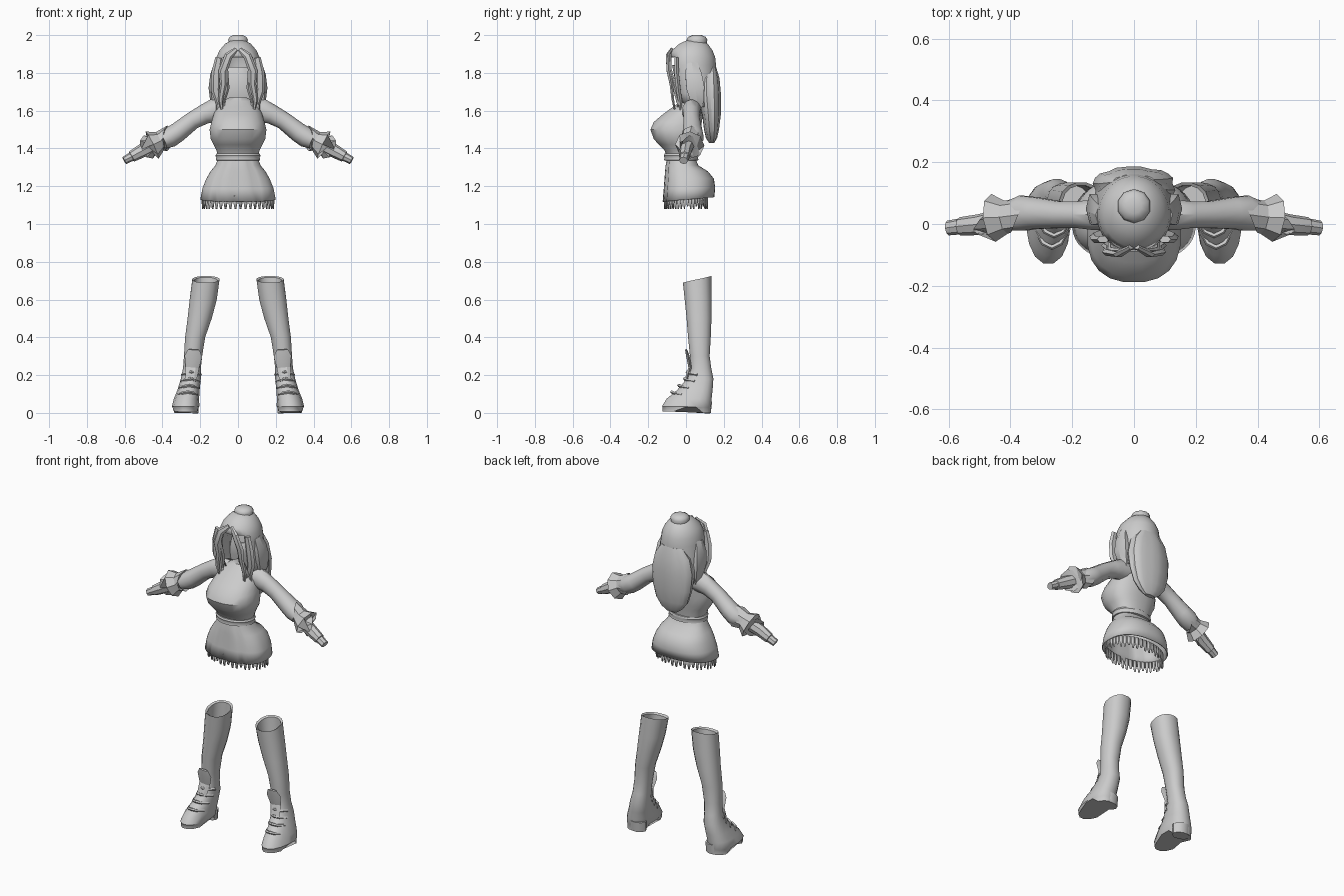
import bpy, bmesh, math
from mathutils import Vector

GREY = bpy.data.materials.new("plain grey")
GREY.diffuse_color = (0.6, 0.6, 0.6, 1)


def skin(name, rings, caps=(True, True), mirror=False, thick=0, skip=None, angle=40):
    """Join rings of points into one surface."""
    bm = bmesh.new()
    vs = [[bm.verts.new(p) for p in r] for r in rings]
    n = len(vs[0])
    for a, b in zip(vs, vs[1:]):
        for i in range(n):
            j = (i + 1) % n
            quad = (a[i], a[j], b[j], b[i])
            mid = sum((v.co for v in quad), Vector()) / 4
            if not (skip and skip(mid)):
                bm.faces.new(quad)
    for on, r in zip(caps, (vs[0], vs[-1])):
        if on:
            bm.faces.new(r)
    bm.verts.ensure_lookup_table()
    loose = [v for v in bm.verts if not v.link_faces]
    bmesh.ops.delete(bm, geom=loose, context='VERTS')
    bmesh.ops.recalc_face_normals(bm, faces=bm.faces)
    return finish(name, bm, mirror, thick, angle)


def finish(name, bm, mirror=False, thick=0, angle=40):
    me = bpy.data.meshes.new(name)
    bm.to_mesh(me)
    bm.free()
    ob = bpy.data.objects.new(name, me)
    bpy.context.collection.objects.link(ob)
    me.materials.append(GREY)
    bpy.ops.object.select_all(action='DESELECT')
    ob.select_set(True)
    bpy.context.view_layer.objects.active = ob
    bpy.ops.object.shade_smooth_by_angle(angle=math.radians(angle))
    if thick:
        s = ob.modifiers.new("thickness", 'SOLIDIFY')
        s.thickness = thick
    if mirror:
        ob.modifiers.new("other_side", 'MIRROR')
    return ob


def level(z, cx, rx, cy, yf, yb, n=20, e=1.0, tilt=0.0, fold=None):
    """Level ring: half width rx, reaching from yf (front) to yb (back)."""
    pts = []
    for i in range(n):
        a = 2 * math.pi * (i + 0.5) / n
        c, s = math.cos(a), math.sin(a)
        k = fold(i, a) if fold else 1
        x = math.copysign(abs(c) ** e, c) * rx * k
        y = math.copysign(abs(s) ** e, s) * ((yb - cy) if s > 0 else (cy - yf)) * k
        pts.append((cx + x, cy + y, z + tilt * s))
    return pts


def tube(name, pts, n=8, ref=(0, 1, 0), **kw):
    """Tube along points (x, y, z, radius across, radius along ref)."""
    rings = []
    for i, p in enumerate(pts):
        a, b = pts[max(i - 1, 0)], pts[min(i + 1, len(pts) - 1)]
        t = (Vector(b[:3]) - Vector(a[:3])).normalized()
        v = Vector(ref)
        v = (v - t * v.dot(t)).normalized()
        u = t.cross(v)
        rings.append([Vector(p[:3]) + u * p[3] * math.cos(2 * math.pi * k / n)
                      + v * p[4] * math.sin(2 * math.pi * k / n) for k in range(n)])
    return skin(name, rings, **kw)


# torso
skin("torso", [level(z, 0, *r, e=0.85) for z, *r in (
    (1.35, .105, -.02, -.10, .055), (1.39, .115, -.02, -.115, .06),
    (1.42, .130, -.03, -.145, .065), (1.45, .146, -.03, -.172, .07),
    (1.50, .152, -.04, -.19, .08), (1.54, .142, -.03, -.172, .085),
    (1.58, .130, .00, -.125, .09), (1.62, .115, .02, -.07, .085),
    (1.65, .085, .03, -.03, .075), (1.67, .045, .03, -.01, .065))])

# waistband
skin("waistband", [level(z, 0, r, -.02, -.02 - r * .82, -.02 + r * .73) for z, r in (
    (1.335, .108), (1.338, .119), (1.352, .116), (1.362, .121), (1.372, .116), (1.374, .1))])


# pleated skirt, pleats only at the front
def pleat(i, a):
    return 0.95 if math.sin(a) < -.5 and i % 4 == 0 else 1


skin("skirt", [level(z, 0, *r, n=44, e=.85, tilt=t, fold=pleat) for z, *r, t in (
    (1.35, .105, -.02, -.10, .05, 0), (1.31, .120, -.01, -.108, .065, 0),
    (1.28, .145, 0, -.111, .115, 0), (1.24, .168, 0, -.114, .148, 0),
    (1.19, .188, 0, -.118, .155, .003), (1.13, .2, 0, -.124, .15, .012))],
    caps=(True, False), thick=.006)

# skirt fringe
bm = bmesh.new()
N = 44
for i in range(N):
    a = 2 * math.pi * (i + .5) / N
    drop = 1.08 + .012 * (i % 3 == 0)
    loop = []
    for da, z in ((-.055, 1.15), (.055, 1.15), (.055, 1.112), (.025, drop), (-.025, drop), (-.055, 1.112)):
        loop.append(bm.verts.new((.188 * math.cos(a + da), .112 * math.sin(a + da), z)))
    bm.faces.new(loop)
finish("skirt_fringe", bm, thick=.004)

# sleeves, cuffs and hands
tube("sleeve", [(.07, .03, 1.605, .055, .05), (.13, .03, 1.60, .062, .052), (.18, .03, 1.58, .052, .045),
                (.24, .03, 1.548, .047, .045), (.32, .035, 1.485, .052, .054), (.36, .035, 1.46, .055, .06),
                (.40, .025, 1.44, .045, .05)], n=10, mirror=True)
tube("cuff", [(.41, .02, 1.437, .04, .04), (.375, .03, 1.453, .068, .062), (.415, .022, 1.437, .053, .054),
              (.455, .02, 1.418, .08, .078), (.475, .015, 1.408, .066, .062),
              (.45, .015, 1.42, .038, .04)], n=8, mirror=True, angle=25)
tube("hand", [(.42, .015, 1.433, .038, .038), (.50, -.002, 1.392, .037, .034), (.563, -.008, 1.357, .030, .030),
              (.565, -.008, 1.356, .024, .026), (.602, -.013, 1.336, .021, .024)], n=8, mirror=True)


# hair cap with an open face
skin("hair_cap", [level(z, 0, *r, n=28) for z, *r in (
    (1.975, .03, .04, .01, .075), (1.955, .068, .04, -.035, .115), (1.92, .098, .03, -.075, .14),
    (1.885, .114, .03, -.09, .155), (1.84, .121, .03, -.092, .16), (1.77, .125, .05, -.08, .165),
    (1.69, .135, .06, -.06, .16), (1.62, .125, .07, -.03, .16))],
    caps=(True, False), thick=.006,
    skip=lambda m: m.z < 1.88 and abs(m.x) < .075 and m.y < .03)

# top bun
skin("hair_bun", [level(z, 0, r, .058, .058 - r, .058 + r, n=10) for z, r in (
    (1.945, .04), (1.955, .052), (1.975, .055), (1.99, .047), (2.0, .025))])

# long back hair with grooves between the locks
skin("back_hair", [level(z, 0, *r, n=24, e=.85, fold=lambda i, a: .93 if i % 4 == 0 else 1) for z, *r in (
    (1.83, .07, .13, .08, .16), (1.77, .115, .12, .06, .178), (1.68, .135, .12, .06, .186),
    (1.58, .128, .125, .085, .185), (1.50, .105, .13, .095, .175), (1.455, .07, .135, .105, .165),
    (1.43, .035, .137, .122, .15))], angle=30)

# loose locks framing the face
locks = {
    "front_lock": [(.01, -.075, 1.925, .012, .008), (.05, -.098, 1.89, .022, .01), (.08, -.092, 1.81, .024, .012),
                   (.078, -.078, 1.74, .018, .01), (.092, -.07, 1.66, .014, .008), (.082, -.055, 1.58, .003, .003)],
    "inner_lock": [(.04, -.085, 1.90, .012, .008), (.068, -.085, 1.82, .016, .01), (.065, -.06, 1.72, .02, .012),
                   (.088, -.04, 1.64, .018, .01), (.068, -.045, 1.59, .003, .003)],
    "cheek_lock": [(.10, -.05, 1.88, .02, .012), (.115, -.05, 1.80, .026, .014), (.118, -.04, 1.71, .026, .014),
                   (.100, -.03, 1.64, .018, .012), (.112, -.03, 1.60, .003, .003)],
    "side_lock": [(.105, .03, 1.85, .02, .035), (.125, .04, 1.79, .022, .05), (.132, .05, 1.72, .024, .055),
                  (.125, .06, 1.65, .022, .04), (.11, .06, 1.58, .008, .015)],
}
for name, pts in locks.items():
    tube(name, pts, n=6, mirror=True, angle=30)

# boots, hollow at the top
boot = [level(z, *r, n=16, e=.9, tilt=t) for z, *r, t in (
    (.50, .2, .055, .07, .012, .125, 0), (.60, .182, .062, .065, .002, .125, 0), (.70, .17, .062, .06, -.005, .125, .018),
    (.707, .17, .073, .06, -.018, .135, .018), (.60, .184, .073, .065, -.008, .136, 0),
    (.50, .203, .065, .068, .002, .136, 0), (.40, .227, .054, .07, .01, .132, 0),
    (.30, .238, .049, .075, .02, .126, 0), (.235, .244, .048, .08, .025, .135, 0),
    (.18, .250, .054, .085, .002, .146, 0), (.12, .262, .060, .07, -.05, .142, 0),
    (.075, .273, .068, .05, -.105, .137, 0), (.035, .277, .074, .03, -.13, .135, 0),
    (.03, .277, .071, .03, -.126, .133, 0), (.005, .277, .071, .03, -.126, .133, 0))]
# raised arch in front of the heel
boot[-1] = [(x, y, .03 if -.03 < y < .06 else .008 if y < 0 else 0) for x, y, z in boot[-1]]
skin("boot", boot, mirror=True)
tube("heel", [(.262, .095, .06, .055, .045), (.264, .093, 0, .055, .04)], n=10, mirror=True)

# boot tongue and laces
tube("boot_tongue", [(.25, .0, .17, .03, .01), (.242, .022, .24, .036, .01), (.236, .01, .30, .047, .01),
                     (.234, -.0, .335, .03, .006)], n=6, mirror=True, angle=25)
for k, (z, y, x) in enumerate(((.105, -.072, .266), (.14, -.035, .259), (.175, -.004, .252), (.21, .01, .247))):
    tube(f"lace_{k + 1}", [(x - .05, y + .05, z - .008, .007, .007), (x - .028, y + .01, z, .008, .008),
                           (x, y - .003, z + .006, .009, .009), (x + .028, y + .01, z, .008, .008),
                           (x + .05, y + .05, z - .008, .007, .007)], n=5, ref=(0, 0, 1), mirror=True)
